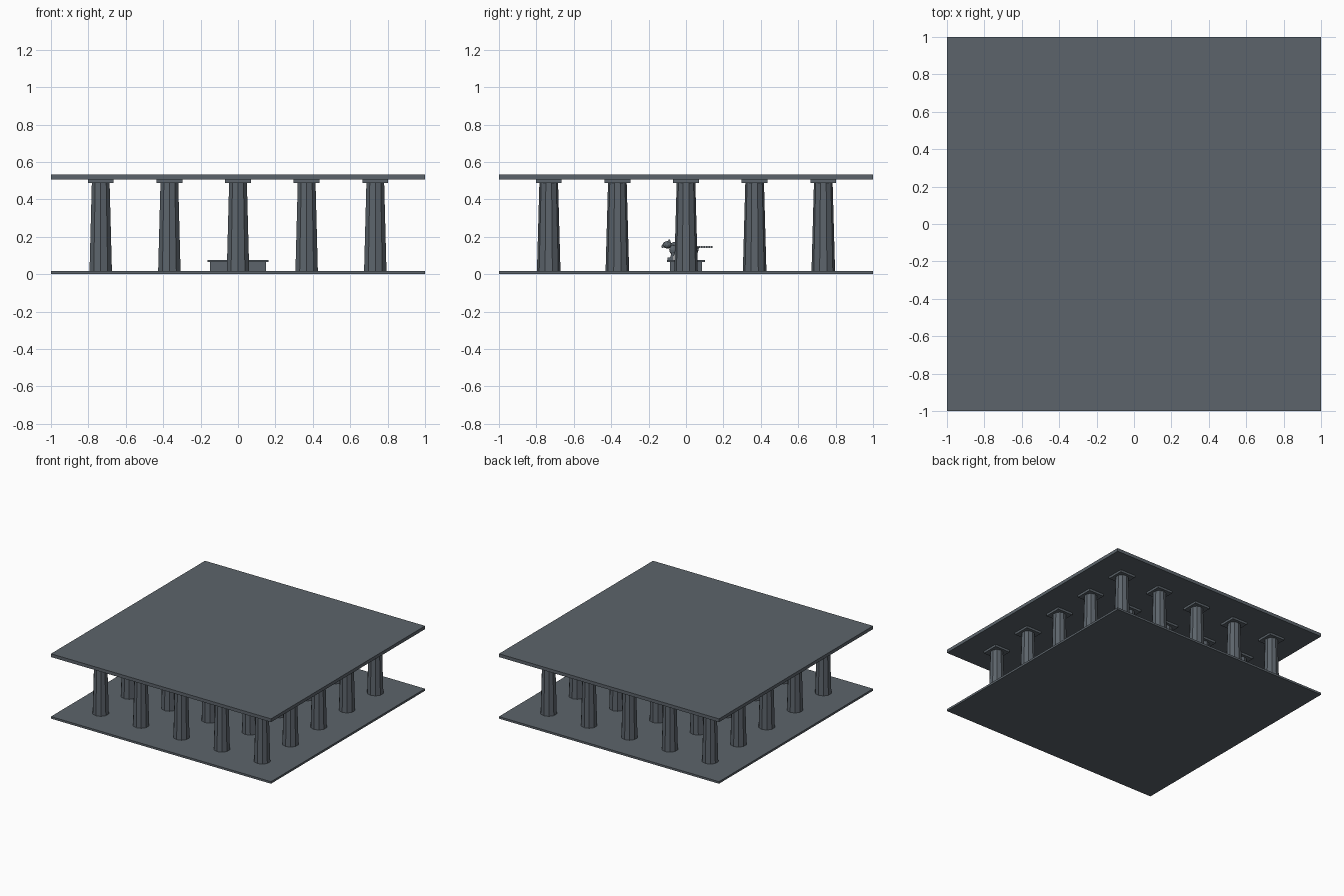
import bpy
from math import radians

if "Cube" in bpy.data.objects:
    bpy.data.objects.remove(bpy.data.objects["Cube"], do_unlink=True)


def material(name, colour):
    mat = bpy.data.materials.new(name)
    mat.use_nodes = True
    mat.diffuse_color = (*colour, 1)
    mat.node_tree.nodes["Principled BSDF"].inputs["Base Color"].default_value = (*colour, 1)
    return mat


stone = material("slate stone", (0.107, 0.127, 0.147))


def finish(name):
    obj = bpy.context.object
    obj.name = name
    obj.data.materials.append(stone)
    return obj


def box(name, size, centre, tilt=0):
    bpy.ops.mesh.primitive_cube_add(size=1, location=centre, rotation=(radians(tilt), 0, 0))
    bpy.context.object.scale = size
    return finish(name)


def slab(name, half_x, half_y, low, high):
    return box(name, (2 * half_x, 2 * half_y, high - low), (0, 0, (low + high) / 2))


def ball(name, size, centre):
    bpy.ops.mesh.primitive_ico_sphere_add(subdivisions=2, radius=1, location=centre)
    bpy.context.object.scale = size
    return finish(name)


# Floor, roof and central plinth
FLOOR, CEILING, ROOF = 0.017, 0.506, 0.533
CAPITAL = 0.488
slab("floor", 1, 1, 0, FLOOR)
slab("roof", 1, 1, CEILING, ROOF)
slab("plinth_body", 0.15, 0.085, FLOOR, 0.065)
slab("plinth_top", 0.163, 0.102, 0.064, 0.077)

# Grid of ten-sided tapered columns, leaving the middle free
SPACING = 0.367
for i in range(-2, 3):
    for j in range(-2, 3):
        if i == j == 0:
            continue
        x, y = i * SPACING, j * SPACING
        bpy.ops.mesh.primitive_cone_add(
            vertices=10, radius1=0.063, radius2=0.05, depth=CAPITAL - FLOOR,
            location=(x, y, (CAPITAL + FLOOR) / 2))
        finish("column")
        box("capital", (0.138, 0.138, CEILING - CAPITAL), (x, y, (CEILING + CAPITAL) / 2))

# Crouching beast on the plinth
ball("beast_body", (0.032, 0.07, 0.027), (0, 0, 0.14))
ball("beast_chest", (0.036, 0.034, 0.032), (0, -0.055, 0.143))
ball("beast_head", (0.022, 0.026, 0.02), (0, -0.1, 0.157))
box("beast_muzzle", (0.022, 0.026, 0.014), (0, -0.118, 0.15), 12)
for side in (-1, 1):
    box("beast_ear", (0.008, 0.01, 0.022), (side * 0.014, -0.088, 0.175), 20)
    for y, tilt in ((-0.068, -20), (0.045, 20)):
        ball("beast_thigh", (0.017, 0.022, 0.027), (side * 0.038, y, 0.13))
        box("beast_leg", (0.016, 0.016, 0.05), (side * 0.042, y - 0.005, 0.1), tilt)
        box("beast_paw", (0.02, 0.032, 0.012), (side * 0.043, y - 0.014, 0.083))

# Thin segmented tail
box("tail_core", (0.004, 0.08, 0.004), (0, 0.1, 0.145))
for k in range(6):
    box("tail_segment", (0.012, 0.008, 0.012), (0, 0.072 + k * 0.013, 0.145))
